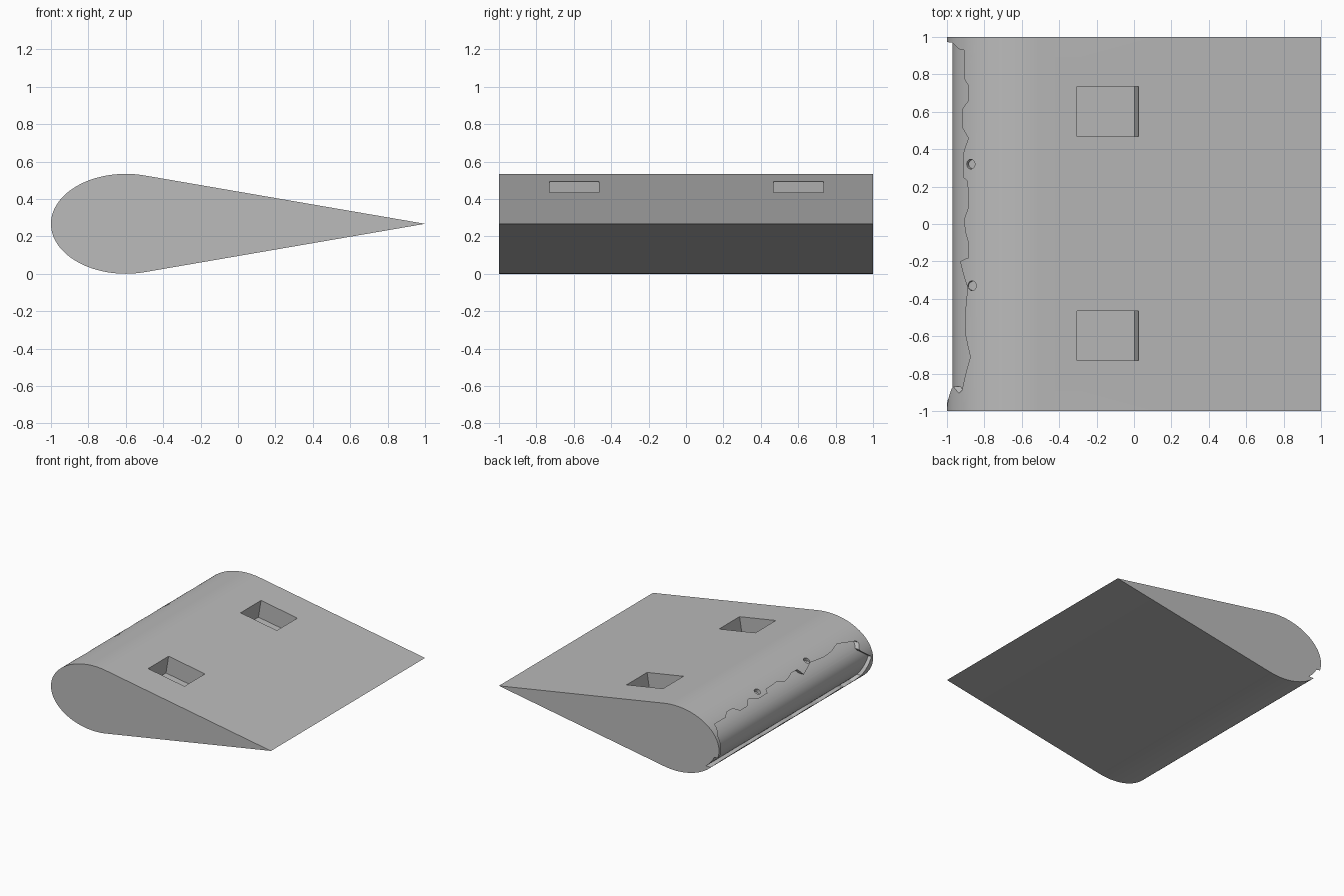
import bpy, bmesh, math, random
from mathutils import Matrix, Vector

random.seed(4)
if "Cube" in bpy.data.objects:
    bpy.data.objects.remove(bpy.data.objects["Cube"])

# Section shape: elliptical nose with straight flanks meeting at the tail
NOSE_X, RX, RZ = -0.6, 0.4, 0.267
TAIL_X = 1.0
SKIN = 0.03

grey = bpy.data.materials.new("blade grey")
grey.use_nodes = True
colour = (0.5, 0.5, 0.5, 1)
grey.diffuse_color = colour
grey.node_tree.nodes["Principled BSDF"].inputs["Base Color"].default_value = colour


def make_object(name, bm):
    bmesh.ops.recalc_face_normals(bm, faces=bm.faces)
    mesh = bpy.data.meshes.new(name)
    bm.to_mesh(mesh)
    bm.free()
    mesh.materials.append(grey)
    obj = bpy.data.objects.new(name, mesh)
    bpy.context.collection.objects.link(obj)
    return obj


def extrude_outline(name, points, direction):
    bm = bmesh.new()
    face = bm.faces.new([bm.verts.new(p) for p in points])
    moved = bmesh.ops.extrude_face_region(bm, geom=[face])["geom"]
    verts = [g for g in moved if isinstance(g, bmesh.types.BMVert)]
    bmesh.ops.translate(bm, verts=verts, vec=direction)
    return make_object(name, bm)


def cut(target, cutter):
    mod = target.modifiers.new("cut", 'BOOLEAN')
    mod.operation = 'DIFFERENCE'
    mod.solver = 'EXACT'
    mod.object = cutter
    bpy.context.view_layer.objects.active = target
    bpy.ops.object.modifier_apply(modifier=mod.name)
    bpy.data.objects.remove(cutter)


def wing_section(name, inset, half_length):
    rx, rz = RX - inset, RZ - inset
    start = math.acos(rx / (TAIL_X - NOSE_X))    # where the flanks are tangent
    steps = 72
    points = [(TAIL_X, -half_length, RZ)]
    for i in range(steps + 1):
        a = start + (2 * math.pi - 2 * start) * i / steps
        points.append((NOSE_X + rx * math.cos(a), -half_length, RZ + rz * math.sin(a)))
    return extrude_outline(name, points, (0, 2 * half_length, 0))


def nose_height(x):
    return RZ * math.sqrt(max(0, 1 - ((x - NOSE_X) / RX) ** 2))


blade = wing_section("blade_section", 0, 1)

# Worn leading edge: ragged outline pushed through the skin layer only
upper_edge = [
    (.97, -.97), (.935, -.935), (.93, -.91), (.78, -.91), (.74, -.885), (.66, -.885),
    (.61, -.92), (.52, -.92), (.46, -.885), (.37, -.915), (.25, -.915), (.23, -.89),
    (.09, -.885), (.02, -.91), (-.05, -.9), (-.1, -.885), (-.18, -.885), (-.2, -.93),
    (-.34, -.89), (-.5, -.905), (-.6, -.9), (-.71, -.875), (-.8, -.9), (-.89, -.92),
    (-.905, -.935), (-.87, -.965), (-.88, -.975), (-.98, -.999)]
outline = [(y, RZ + nose_height(x)) for y, x in upper_edge]
outline += [(-.93, .21), (-.9, .15)]
y = -.84
while y < .9:
    outline.append((y, .128 + random.uniform(-.014, .014)))
    y += random.uniform(.04, .13)
outline += [(.95, .12), (1.02, .11), (1.02, .19), (.975, .22)]
wear = extrude_outline("wear_cutter", [(-1.1, y, z) for y, z in outline], (.4, 0, 0))
cut(wear, wing_section("core_cutter", SKIN, 1.2))
cut(blade, wear)

# Small pits above the worn edge, sunk square to the skin
for x, y in ((-.875, .9), (-.873, .32), (-.866, -.33)):
    height = nose_height(x)
    normal = Vector(((x - NOSE_X) / RX ** 2, 0, height / RZ ** 2)).normalized()
    bm = bmesh.new()
    bmesh.ops.create_cone(bm, cap_ends=True, segments=20, radius1=.026, radius2=.026,
                          depth=2 * SKIN)
    turn = normal.to_track_quat('Z', 'Y').to_matrix().to_4x4()
    bm.transform(Matrix.Translation((x, y, RZ + height)) @ turn)
    cut(blade, make_object("pit_cutter", bm))

# Two rectangular pockets square to the sloping upper flank
slope = math.asin(RZ / math.hypot(TAIL_X - NOSE_X, RZ))
for y in (.602, -.598):
    bm = bmesh.new()
    bmesh.ops.create_cube(bm, size=1)
    bm.transform(Matrix.Translation((-.14, y, .463))
                 @ Matrix.Rotation(slope, 4, 'Y')
                 @ Matrix.Diagonal((.335, .266, .29, 1)))
    cut(blade, make_object("pocket_cutter", bm))

# Smooth skin with crisp cut edges
bpy.ops.object.select_all(action='DESELECT')
blade.select_set(True)
bpy.context.view_layer.objects.active = blade
bpy.ops.object.shade_smooth_by_angle(angle=math.radians(25))
